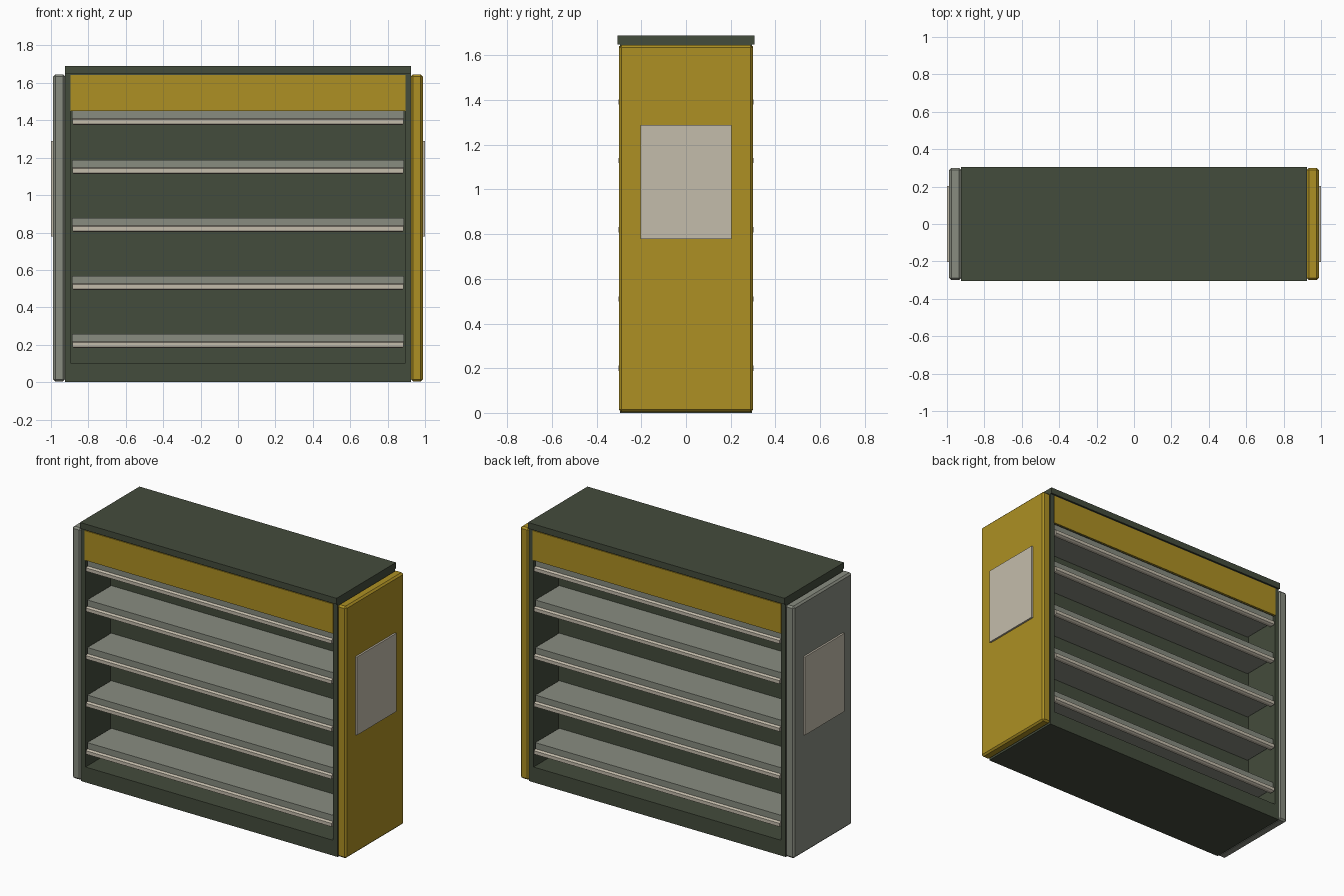
import bpy, bmesh

if "Cube" in bpy.data.objects:
    bpy.data.objects.remove(bpy.data.objects["Cube"])


def material(name, rgb):
    def lin(c):
        c /= 255
        return c / 12.92 if c <= 0.04045 else ((c + 0.055) / 1.055) ** 2.4
    m = bpy.data.materials.new(name)
    m.diffuse_color = (*[lin(c) for c in rgb], 1)
    m.use_nodes = True
    m.node_tree.nodes["Principled BSDF"].inputs["Base Color"].default_value = m.diffuse_color
    return m


GREEN = material("dark green", (68, 76, 60))
YELLOW = material("mustard yellow", (173, 144, 35))
GREY = material("warm grey", (136, 140, 128))
BEIGE = material("pale beige", (196, 188, 171))


def finish(name, bm, mat):
    bmesh.ops.recalc_face_normals(bm, faces=bm.faces[:])
    me = bpy.data.meshes.new(name)
    bm.to_mesh(me)
    bm.free()
    me.materials.append(mat)
    ob = bpy.data.objects.new(name, me)
    bpy.context.collection.objects.link(ob)
    return ob


def box(name, x, y, z, mat, bevel=0):
    bm = bmesh.new()
    bmesh.ops.create_cube(bm, size=1)
    for v in bm.verts:
        v.co = [(a + b) / 2 + c * (b - a) for (a, b), c in zip((x, y, z), v.co)]
    if bevel:
        bmesh.ops.bevel(bm, geom=bm.edges[:], offset=bevel, segments=1,
                        profile=0.5, affect='EDGES')
    return finish(name, bm, mat)


def span(a, b, s):
    """Interval a..b, mirrored when s is -1."""
    return tuple(sorted((a * s, b * s)))


def rail(name, profile, half, taper, mat):
    """Extrude a (y, z) profile along x; the lower points are drawn in by taper."""
    bm = bmesh.new()
    low = min(z for _, z in profile)
    ends = []
    for s in (-1, 1):
        vs = [bm.verts.new((s * (half - (taper if z - low < 0.004 else 0)), y, z))
              for y, z in profile]
        ends.append(vs)
        bm.faces.new(vs)
    n = len(profile)
    for i in range(n):
        j = (i + 1) % n
        bm.faces.new((ends[0][i], ends[0][j], ends[1][j], ends[1][i]))
    return finish(name, bm, mat)


# Cabinet: plinth, solid top block, dividing wall, end posts, lid
box("plinth", (-0.925, 0.925), (-0.295, 0.295), (0, 0.10), GREEN)
box("top_block", (-0.925, 0.925), (-0.295, 0.295), (1.45, 1.65), GREEN)
box("dividing_wall", (-0.893, 0.893), (-0.04, 0.04), (0.10, 1.45), GREEN)
for s, side in ((-1, "left"), (1, "right")):
    box(side + "_post", span(0.893, 0.925, s), (-0.295, 0.295), (0.10, 1.45), GREEN)
box("lid", (-0.925, 0.925), (-0.306, 0.306), (1.65, 1.69), GREEN)

# End panels with notice plates
for s, side, mat in ((-1, "left", GREY), (1, "right", YELLOW)):
    box(side + "_end_panel", span(0.925, 0.988, s), (-0.3, 0.3),
        (0.004, 1.646), mat, 0.011)
    box(side + "_notice_plate", span(0.986, 1.0, s), (-0.203, 0.203),
        (0.778, 1.288), BEIGE)

# Shelves and header boards on both faces
for s, face in ((-1, "front"), (1, "back")):
    box(face + "_header_board", (-0.895, 0.895), span(0.29, 0.301, s),
        (1.45, 1.643), YELLOW)
    for i, z in enumerate((0.257, 0.567, 0.877, 1.187, 1.449)):
        box(f"{face}_shelf_{i + 1}", (-0.887, 0.887), span(0.03, 0.285, s),
            (z - 0.043, z), GREY)
        # Price rail hanging from the front edge of the shelf
        pts = [(0.27, z - 0.04), (0.287, z - 0.04), (0.302, z - 0.046),
               (0.302, z - 0.068), (0.29, z - 0.075), (0.27, z - 0.075)]
        rail(f"{face}_price_rail_{i + 1}", [(s * y, h) for y, h in pts],
             0.885, 0.007, BEIGE)
